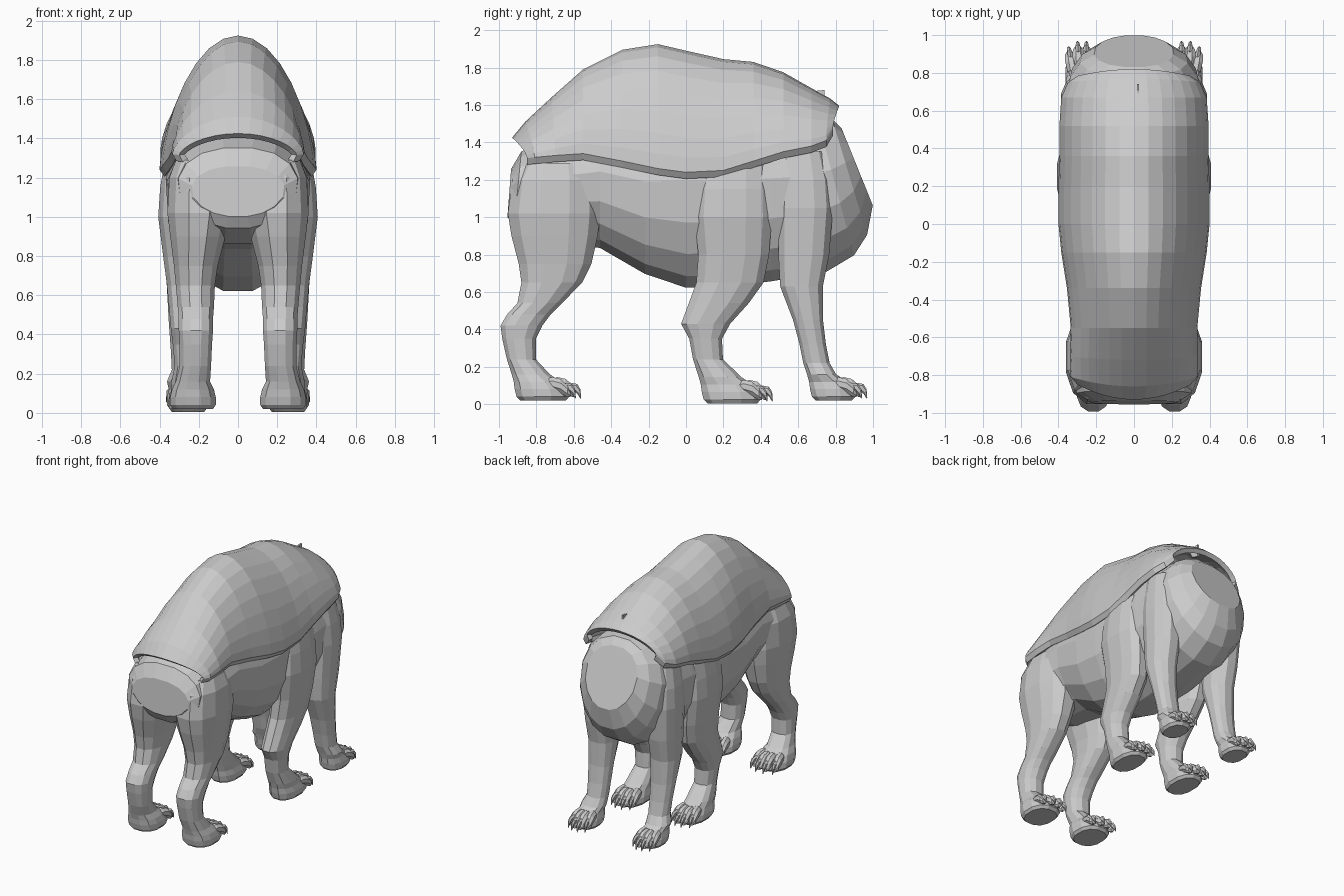
import bpy, bmesh, math
from mathutils import Vector

default_cube = bpy.data.objects.get("Cube")
if default_cube:
    bpy.data.objects.remove(default_cube, do_unlink=True)

grey = bpy.data.materials.new("stone_grey")
grey.use_nodes = True
tone = (0.6, 0.6, 0.6, 1)
grey.diffuse_color = tone
shader = next(n for n in grey.node_tree.nodes if n.type == 'BSDF_PRINCIPLED')
shader.inputs["Base Color"].default_value = tone
shader.inputs["Roughness"].default_value = 0.8


def skin(name, groups, closed=True, mirrored=False):
    """Bridge each group of matching rings into one flat-shaded object."""
    bm = bmesh.new()
    for rings in groups:
        rows = [[bm.verts.new(p) for p in ring] for ring in rings]
        count = len(rows[0])
        for low, high in zip(rows, rows[1:]):
            for i in range(count if closed else count - 1):
                j = (i + 1) % count
                bm.faces.new((low[i], low[j], high[j], high[i]))
        if closed:
            bm.faces.new(rows[0])
            bm.faces.new(rows[-1])
    bmesh.ops.recalc_face_normals(bm, faces=bm.faces)
    mesh = bpy.data.meshes.new(name)
    bm.to_mesh(mesh)
    bm.free()
    mesh.materials.append(grey)
    obj = bpy.data.objects.new(name, mesh)
    bpy.context.collection.objects.link(obj)
    if mirrored:
        obj.modifiers.new("both_sides", 'MIRROR').use_axis[0] = True
    return obj


def oval(centre, across, along, sides, power=1.0):
    """Ring around a centre; a power below one makes it boxier."""
    ring = []
    for i in range(sides):
        angle = math.tau * (i + 0.5) / sides
        c, s = math.cos(angle), math.sin(angle)
        c = math.copysign(abs(c) ** power, c)
        s = math.copysign(abs(s) ** power, s)
        ring.append(Vector(centre) + Vector(across) * c + Vector(along) * s)
    return ring


# Torso: slanted rings, each (bottom y, bottom z, top y, top z, half width)
torso_sections = [
    (-.955, 1, -.935, 1.26, .24), (-.92, .94, -.88, 1.355, .31),
    (-.72, .86, -.7, 1.43, .335), (-.46, .83, -.46, 1.5, .34),
    (-.22, .69, -.22, 1.5, .365), (0, .615, 0, 1.55, .375),
    (.22, .62, .22, 1.55, .375), (.46, .65, .44, 1.55, .375),
    (.75, .7, .6, 1.54, .365), (.9, .79, .7, 1.54, .345),
    (.97, .9, .78, 1.53, .29), (1, 1.06, .83, 1.48, .215),
]
torso = []
for yb, zb, yt, zt, half in torso_sections:
    middle = (zb + zt) / 2
    ring = oval((0, (yb + yt) / 2, middle), (half, 0, 0),
                (0, (yt - yb) / 2, (zt - zb) / 2), 16, .88)
    # Narrower towards the belly
    for p in ring:
        p.x *= 1 - .15 * max(0, middle - p.z) / (middle - zb)
    torso.append(ring)
skin("torso", [torso])

# Shell: arches, each (ridge y, rim z, ridge z, half width, sideways sweep)
shell_sections = [
    (-.93, 1.285, 1.425, .3, .08), (-.86, 1.29, 1.51, .335, .05),
    (-.72, 1.3, 1.64, .34, .02), (-.55, 1.31, 1.79, .335, 0),
    (-.34, 1.27, 1.895, .355, 0), (-.15, 1.23, 1.925, .385, 0),
    (0, 1.21, 1.89, .4, 0), (.2, 1.22, 1.845, .4, 0),
    (.36, 1.27, 1.83, .395, 0), (.52, 1.32, 1.775, .395, 0),
    (.67, 1.35, 1.69, .385, 0), (.77, 1.38, 1.635, .35, -.02),
    (.82, 1.44, 1.595, .295, -.035),
]
arches, steps = [], 16
for y, rim, ridge, half, sweep in shell_sections:
    arch = []
    for i in range(steps + 1):
        angle = math.pi * i / steps
        c, s = math.cos(angle), max(0, math.sin(angle))
        arch.append((half * c, y + sweep * c * c, rim + .03 + (ridge - rim - .03) * s ** 1.3))
    # Lip turned under along both rims
    lips = [(x * .94, ly, z - .035) for x, ly, z in (arch[0], arch[-1])]
    arches.append([lips[0]] + arch + [lips[1]])
shell = skin("back_shell", [arches], closed=False)
wall = shell.modifiers.new("wall", 'SOLIDIFY')
wall.thickness = .035
wall.offset = -1

# Small fin on the shell
fin = [[(x, .64, 1.67), (x, .74, 1.68), (x, .74, 1.58), (x, .68, 1.6)] for x in (.015, .027)]
skin("shell_fin", [fin])


def leg(name, sections, sole, heel, toe, middle, spread):
    """Leg rings (z, back y, front y, inner x, outer x), then a clawed foot."""
    inside, outside = middle - spread, middle + spread
    foot = [(sole + .14, heel - .015, toe - .13, middle - .09, middle + .09),
            (sole + .1, heel - .005, toe - .07, inside + .01, outside - .01),
            (sole + .06, heel, toe - .035, inside, outside),
            (sole + .02, heel + .01, toe - .025, inside, outside),
            (sole, heel + .03, toe - .045, inside + .015, outside - .015)]
    rings = []
    for z, back, front, inner, outer in sections + foot:
        rings.append(oval(((inner + outer) / 2, (back + front) / 2, z),
                          ((outer - inner) / 2, 0, 0), (0, (front - back) / 2, 0), 12, .85))
    skin(name, [rings], mirrored=True)

    # Toes fan out slightly, the outer ones set back
    toes, claws = [], []
    for k in (-1.5, -.5, .5, 1.5):
        x = middle + k * spread * .48
        tip = toe - .014 * k * k
        knuckles = [(-.14, .08, .026), (-.09, .09, .033), (-.045, .078, .035),
                    (-.008, .05, .03), (.008, .035, .016)]
        toes.append([oval((x + k * dy * .12, tip + dy, sole + h), (r, 0, 0),
                          (0, 0, r * 1.15), 8) for dy, h, r in knuckles])
        hook = [(-.03, .075, .02), (.006, .07, .018), (.026, .048, .013), (.036, .012, .003)]
        claws.append([oval((x + k * dy * .12, tip + dy, sole + h), (r * .8, 0, 0),
                           (0, r * .6, r), 6) for dy, h, r in hook])
    skin(name + "_toes", toes, mirrored=True)
    skin(name + "_claws", claws, mirrored=True)


leg("hind_leg", [
    (1.29, -.88, -.5, .06, .32), (1.2, -.935, -.46, .04, .355),
    (1.02, -.96, -.45, .03, .365), (.9, -.94, -.465, .06, .35),
    (.75, -.9, -.5, .1, .33), (.65, -.885, -.55, .115, .32),
    (.54, -.905, -.66, .12, .31), (.48, -.96, -.72, .125, .305),
    (.42, -.995, -.765, .125, .305), (.35, -.985, -.8, .13, .3),
    (.24, -.96, -.8, .135, .3),
], .02, -.92, -.595, .23, .12)

leg("middle_leg", [
    (1.29, .07, .45, .2, .375), (1.15, .05, .46, .2, .4),
    (1, .04, .465, .2, .41), (.8, .06, .45, .18, .385),
    (.65, .05, .42, .17, .365), (.54, .01, .34, .17, .355),
    (.43, -.03, .24, .17, .345), (.35, .015, .195, .175, .335),
    (.24, .035, .2, .175, .325),
], .005, .08, .43, .255, .1)

leg("front_leg", [
    (1.35, .51, .74, .18, .35), (1.2, .49, .78, .17, .38),
    (1.05, .49, .79, .16, .39), (.8, .49, .77, .16, .375),
    (.63, .5, .735, .165, .365), (.45, .57, .735, .175, .355),
    (.32, .605, .75, .18, .345), (.22, .625, .77, .185, .34),
], .02, .66, .935, .275, .09)
